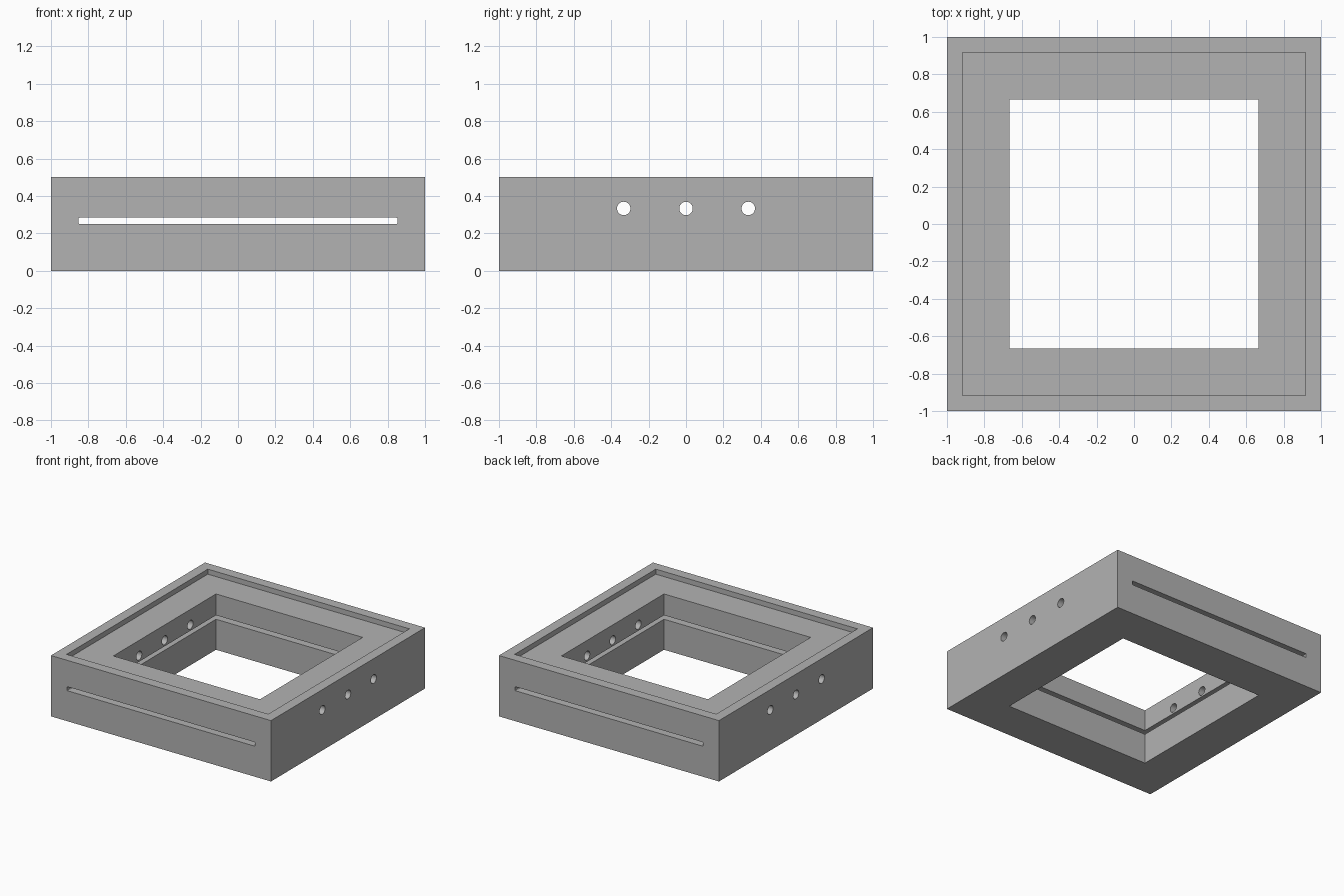
import bpy
import math

cube = bpy.data.objects.get("Cube")
if cube:
    bpy.data.objects.remove(cube, do_unlink=True)

HEIGHT = 0.5

grey = bpy.data.materials.new("plain grey")
grey.use_nodes = True
colour = (0.45, 0.45, 0.45, 1)
grey.diffuse_color = colour
grey.node_tree.nodes["Principled BSDF"].inputs["Base Color"].default_value = colour


def box(name, size, centre):
    bpy.ops.mesh.primitive_cube_add(size=1, location=centre)
    ob = bpy.context.object
    ob.name = name
    ob.scale = size
    bpy.ops.object.transform_apply(location=False, rotation=False, scale=True)
    ob.data.materials.append(grey)
    return ob


def cut(target, cutter):
    """Subtract the cutter from the target, then discard it."""
    cutter.hide_render = True
    mod = target.modifiers.new("cut", 'BOOLEAN')
    mod.operation = 'DIFFERENCE'
    mod.solver = 'EXACT'
    mod.object = cutter
    bpy.context.view_layer.objects.active = target
    bpy.ops.object.modifier_apply(modifier=mod.name)
    bpy.data.objects.remove(cutter, do_unlink=True)


# Square frame block
frame = box("square_frame", (2, 2, HEIGHT), (0, 0, HEIGHT / 2))

# Central opening and shallow recess inside the top rim
cut(frame, box("opening_cutter", (1.333, 1.333, 2), (0, 0, HEIGHT / 2)))
cut(frame, box("recess_cutter", (1.833, 1.833, 0.083), (0, 0, HEIGHT)))

# Wide slot from front to back, which also grooves the side walls
slot = box("slot_cutter", (1.708, 3, 0.033), (0, 0, 0.267))
bevel = slot.modifiers.new("soft_corners", 'BEVEL')
bevel.width = 0.006
bevel.segments = 3
bpy.ops.object.modifier_apply(modifier=bevel.name)
cut(frame, slot)

# Three round holes through both side walls
for y in (-0.333, 0, 0.333):
    bpy.ops.mesh.primitive_cylinder_add(vertices=32, radius=0.036, depth=3,
                                        location=(0, y, 0.333),
                                        rotation=(0, math.pi / 2, 0))
    hole = bpy.context.object
    hole.name = "hole_cutter"
    hole.data.materials.append(grey)
    cut(frame, hole)

# Smooth hole walls, crisp edges elsewhere
bpy.ops.object.select_all(action='DESELECT')
frame.select_set(True)
bpy.context.view_layer.objects.active = frame
bpy.ops.object.shade_smooth_by_angle(angle=math.radians(30))
